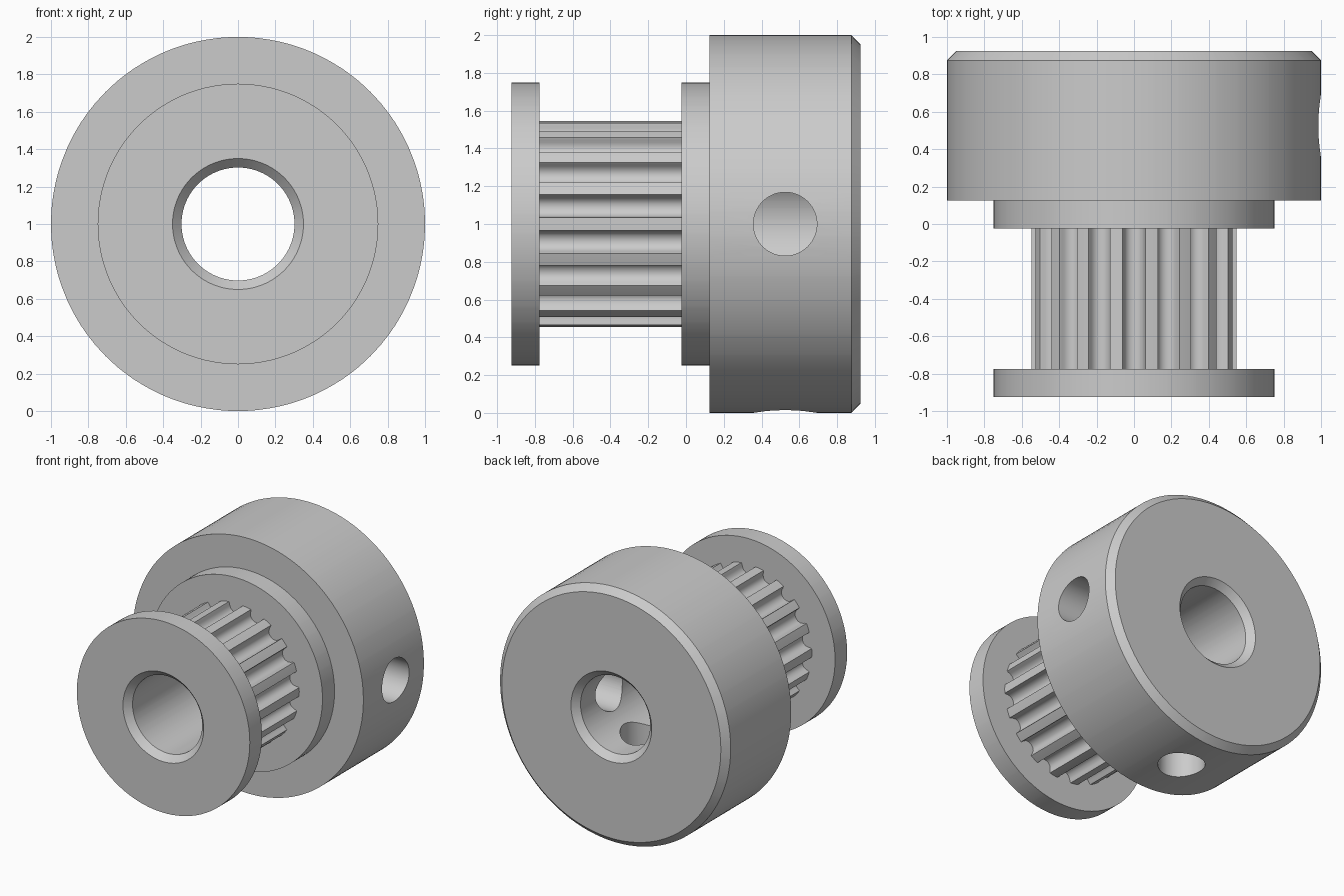
import bpy, bmesh
from math import radians, cos, sin, pi
from mathutils import Matrix

if "Cube" in bpy.data.objects:
    bpy.data.objects.remove(bpy.data.objects["Cube"])

TEETH = 18
AXIS_Z = 1.0

# Half groove section: (degrees from groove centre, radius)
half = [(0, .474), (2.8, .479), (5.0, .495), (5.9, .52), (6.05, .535), (6.4, .549)]
tooth = [(-a, r) for a, r in reversed(half[1:])] + half + [(10, .549)]
section = [(radians(90 + 20 * k + a), r) for k in range(TEETH) for a, r in tooth]

# Lathe profile: (y, radius); None means the toothed section
profile = [
    (-.925, .35), (-.925, .75), (-.775, .75),        # front flange
    (-.775, None), (-.025, None),                    # toothed barrel
    (-.025, .75), (.125, .75),                       # rear flange
    (.125, 1.0), (.875, 1.0), (.925, .95),           # hub
    (.925, .35), (.875, .302), (-.875, .302),        # chamfered bore
]

bm = bmesh.new()
rings = [[bm.verts.new(((r or g) * cos(a), y, AXIS_Z + (r or g) * sin(a)))
          for a, g in section] for y, r in profile]
n = len(section)
for i, ring in enumerate(rings):
    nxt = rings[(i + 1) % len(rings)]
    for j in range(n):
        k = (j + 1) % n
        bm.faces.new((ring[j], ring[k], nxt[k], nxt[j]))
bmesh.ops.recalc_face_normals(bm, faces=bm.faces)
mesh = bpy.data.meshes.new("timing_pulley")
bm.to_mesh(mesh)
bm.free()
pulley = bpy.data.objects.new("timing_pulley", mesh)
bpy.context.collection.objects.link(pulley)
bpy.context.view_layer.objects.active = pulley
pulley.select_set(True)


# Set screw holes: one to the right, one straight down
def cut_hole(name, angle):
    cb = bmesh.new()
    mat = (Matrix.Translation((0, .525, AXIS_Z)) @ Matrix.Rotation(angle, 4, 'Y')
           @ Matrix.Translation((0, 0, .65)))
    bmesh.ops.create_cone(cb, cap_ends=True, segments=64, radius1=.168,
                          radius2=.168, depth=.9, matrix=mat)
    me = bpy.data.meshes.new(name)
    cb.to_mesh(me)
    cb.free()
    cutter = bpy.data.objects.new(name, me)
    cutter.hide_render = True
    bpy.context.collection.objects.link(cutter)
    mod = pulley.modifiers.new(name, 'BOOLEAN')
    mod.operation = 'DIFFERENCE'
    mod.solver = 'EXACT'
    mod.object = cutter
    bpy.ops.object.modifier_apply(modifier=mod.name)
    bpy.data.objects.remove(cutter)


cut_hole("side_screw_hole", pi / 2)
cut_hole("bottom_screw_hole", pi)

bpy.ops.object.shade_smooth_by_angle(angle=radians(35))
